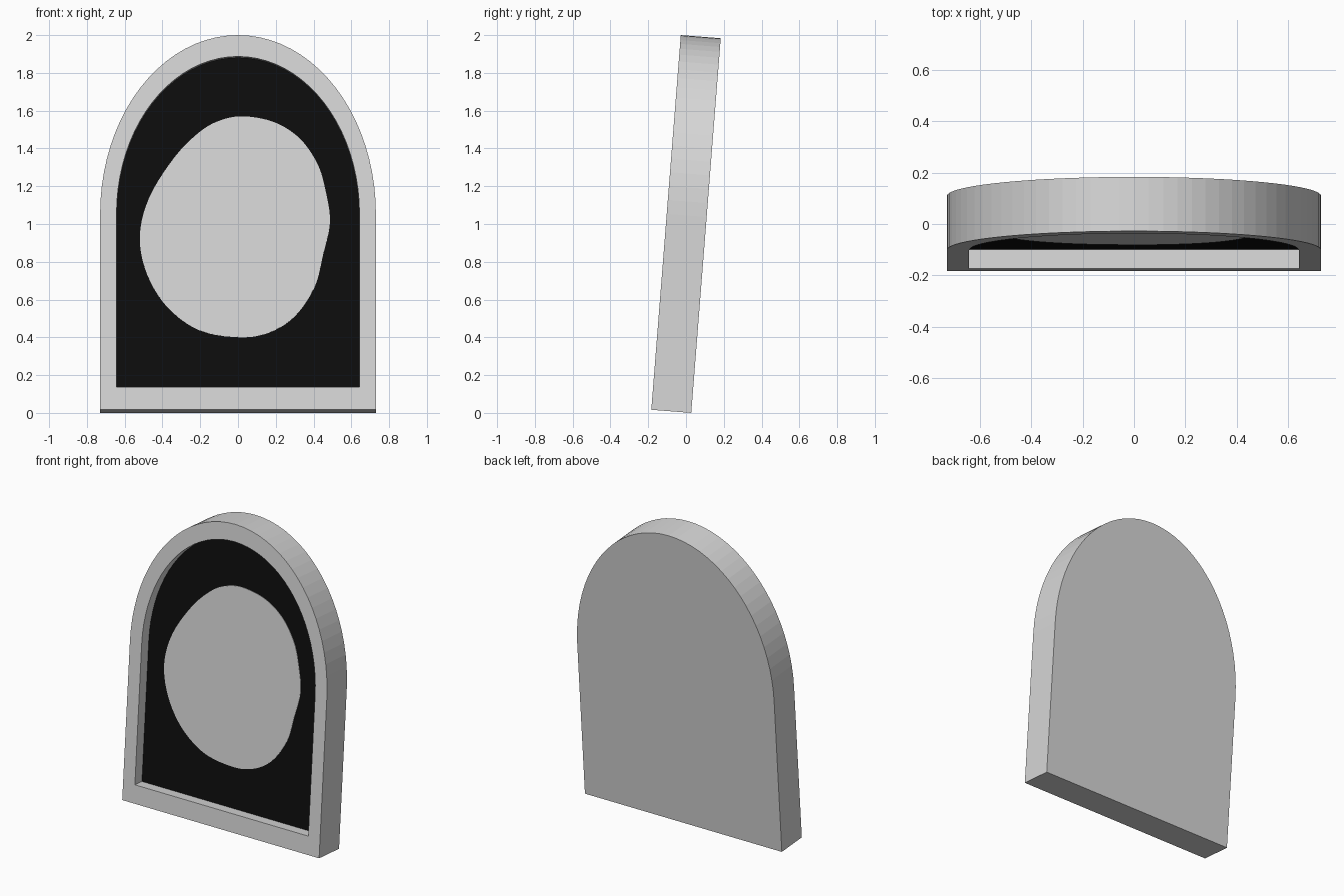
import bpy, bmesh, math
from mathutils import Matrix, Vector

if "Cube" in bpy.data.objects:
    bpy.data.objects.remove(bpy.data.objects["Cube"])

TILT = math.radians(4.5)
DEPTH, HEIGHT, RECESS = 0.212, 1.9895, 0.075
# Local frame: x right, y into the slab, z up along the leaning front face
PLACE = Matrix.Translation((0, -0.1837, DEPTH * math.sin(TILT))) @ Matrix.Rotation(-TILT, 4, 'X')


def material(name, value):
    m = bpy.data.materials.new(name)
    m.diffuse_color = (value, value, value, 1)
    m.use_nodes = True
    m.node_tree.nodes["Principled BSDF"].inputs["Base Color"].default_value = m.diffuse_color
    return m


stone = material("pale grey", 0.68)
black = material("black", 0.004)


def arch(half, bottom, spring, top, n=40):
    """Flat-bottomed arch outline as (x, z) points."""
    pts = [(-half, bottom), (half, bottom)]
    for i in range(n + 1):
        t = math.pi * i / n
        pts.append((half * math.cos(t), spring + (top - spring) * math.sin(t)))
    return pts


def finish(bm, name, mats):
    bmesh.ops.recalc_face_normals(bm, faces=bm.faces)
    bm.transform(PLACE)
    me = bpy.data.meshes.new(name)
    bm.to_mesh(me)
    bm.free()
    for m in mats:
        me.materials.append(m)
    ob = bpy.data.objects.new(name, me)
    bpy.context.collection.objects.link(ob)
    return ob


# Leaning slab with raised rim and black recessed panel
bm = bmesh.new()
outer = arch(0.73, 0.0, 1.04, HEIGHT)
inner = arch(0.643, 0.122, 1.04, 1.876)
loops = [[bm.verts.new((x, y, z)) for x, z in pts]
         for pts, y in ((outer, DEPTH), (outer, 0), (inner, 0), (inner, RECESS))]
for a, b in zip(loops, loops[1:]):
    for i in range(len(a)):
        j = (i + 1) % len(a)
        bm.faces.new((a[i], a[j], b[j], b[i]))
bm.faces.new(loops[0])
bm.faces.new(loops[-1]).material_index = 1
finish(bm, "arched_slab", [stone, black])

# Hand-shaped oval plate on the panel: front-view outline points, smoothed
ctrl = [(0.03, 1.57), (-0.09, 1.55), (-0.2, 1.49), (-0.335, 1.355), (-0.47, 1.14),
        (-0.52, 0.93), (-0.48, 0.73), (-0.37, 0.555), (-0.2, 0.435), (0.01, 0.40),
        (0.165, 0.425), (0.3, 0.51), (0.405, 0.665), (0.45, 0.835), (0.487, 1.01),
        (0.463, 1.18), (0.42, 1.32), (0.325, 1.455), (0.19, 1.54)]
P = [Vector(c) for c in ctrl]
oval = []
for i in range(len(P)):
    a, b, c, d = (P[(i + k) % len(P)] for k in range(4))
    for s in range(5):
        t = s / 5
        oval.append(0.5 * (2 * b + (c - a) * t + (2 * a - 5 * b + 4 * c - d) * t * t
                           + (3 * b - a - 3 * c + d) * t ** 3))

Y = RECESS - 0.003
base = DEPTH * math.sin(TILT)


def to_local(z):
    return (z - base + Y * math.sin(TILT)) / math.cos(TILT)


bm = bmesh.new()
front = [bm.verts.new((p.x, Y, to_local(p.y))) for p in oval]
back = [bm.verts.new((p.x, RECESS + 0.001, to_local(p.y))) for p in oval]
bm.faces.new(front)
bm.faces.new(back)
for i in range(len(front)):
    j = (i + 1) % len(front)
    bm.faces.new((front[i], front[j], back[j], back[i]))
finish(bm, "oval_plate", [stone])
